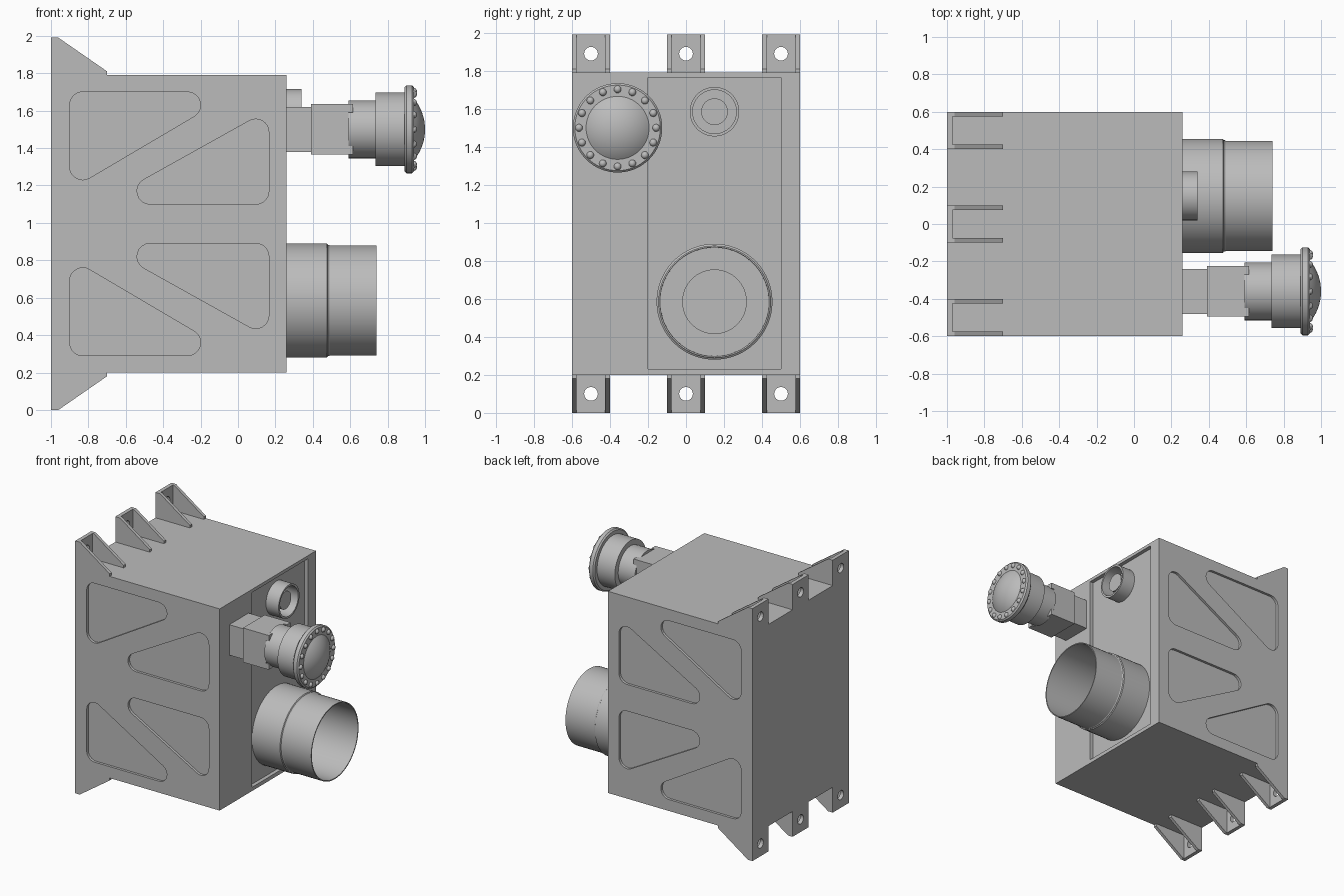
import bpy, bmesh
from math import cos, sin, pi, radians, atan2
from mathutils import Matrix, Vector

if "Cube" in bpy.data.objects:
    bpy.data.objects.remove(bpy.data.objects["Cube"])

grey = bpy.data.materials.new("plain grey")
grey.use_nodes = True
GREY = (0.5, 0.5, 0.5, 1)
grey.diffuse_color = GREY
grey.node_tree.nodes["Principled BSDF"].inputs["Base Color"].default_value = GREY

HEIGHT = 1.99


def finish(name, bm, smooth=False):
    bmesh.ops.recalc_face_normals(bm, faces=bm.faces)
    me = bpy.data.meshes.new(name)
    bm.to_mesh(me)
    bm.free()
    me.materials.append(grey)
    ob = bpy.data.objects.new(name, me)
    bpy.context.collection.objects.link(ob)
    if smooth:
        bpy.ops.object.select_all(action="DESELECT")
        ob.select_set(True)
        bpy.context.view_layer.objects.active = ob
        bpy.ops.object.shade_smooth_by_angle(angle=radians(30))
    return ob


def add_box(bm, x, y, z):
    size = Matrix.Diagonal((x[1] - x[0], y[1] - y[0], z[1] - z[0], 1))
    mid = Matrix.Translation((sum(x) / 2, sum(y) / 2, sum(z) / 2))
    bmesh.ops.create_cube(bm, size=1, matrix=mid @ size)


def add_prism(bm, outline, y0, y1):
    """Extrude an x-z outline along y."""
    face = bm.faces.new([bm.verts.new((x, y0, z)) for x, z in outline])
    new = bmesh.ops.extrude_face_region(bm, geom=[face], use_keep_orig=True)["geom"]
    bmesh.ops.translate(bm, vec=(0, y1 - y0, 0),
                        verts=[v for v in new if isinstance(v, bmesh.types.BMVert)])


def add_lathe(bm, profile, y, z, n=64):
    """Revolve (x, radius) points about an axis along x."""
    rings = []
    for x, r in profile:
        if r == 0:
            rings.append([bm.verts.new((x, y, z))] * n)
        else:
            rings.append([bm.verts.new((x, y + r * cos(2 * pi * i / n), z + r * sin(2 * pi * i / n)))
                          for i in range(n)])
    for a, b in zip(rings, rings[1:]):
        for i in range(n):
            j = (i + 1) % n
            bm.faces.new(list(dict.fromkeys((a[i], a[j], b[j], b[i]))))


def cut(ob, bm):
    """Subtract the shapes in bm from ob and bake the result."""
    cutter = finish("cutter", bm)
    cutter.hide_render = True
    mod = ob.modifiers.new("cut", "BOOLEAN")
    mod.object = cutter
    mod.solver = "EXACT"
    dg = bpy.context.evaluated_depsgraph_get()
    me = bpy.data.meshes.new_from_object(ob.evaluated_get(dg))
    ob.modifiers.clear()
    ob.data = me
    bpy.data.objects.remove(cutter)


def rounded(centres, r, steps=8):
    """Outline round three equal circles, given counter-clockwise."""
    pts = []
    for i, c in enumerate(centres):
        d0 = Vector(c) - Vector(centres[i - 1])
        d1 = Vector(centres[(i + 1) % len(centres)]) - Vector(c)
        a0 = atan2(d0.y, d0.x) - pi / 2
        turn = (atan2(d1.y, d1.x) - pi / 2 - a0) % (2 * pi)
        for k in range(steps + 1):
            a = a0 + turn * k / steps
            pts.append((c[0] + r * cos(a), c[1] + r * sin(a)))
    return pts


def flip(outline):
    return [(x, HEIGHT - z) for x, z in outline]


# Housing with triangular pockets on both sides and a recessed end panel
bm = bmesh.new()
add_box(bm, (-1, 0.26), (-0.6, 0.6), (0.2, 1.79))
housing = finish("housing", bm)
bm = bmesh.new()
upper = rounded([(-0.83, 1.63), (-0.83, 1.30), (-0.27, 1.63)], 0.07)
lower = rounded([(0.095, 1.17), (0.095, 1.485), (-0.47, 1.17)], 0.07)
for outline in (upper, lower, flip(upper), flip(lower)):
    for side in (-1, 1):
        add_prism(bm, outline, side * 0.58, side * 0.7)
add_box(bm, (0.23, 0.4), (-0.2, 0.5), (0.23, 1.765))
cut(housing, bm)

# Mounting lugs: drilled plates with a pair of gussets each
plates, holes, gussets = bmesh.new(), bmesh.new(), bmesh.new()
gusset = [(-0.97, 1.79), (-0.7, 1.79), (-0.7, 1.81), (-0.96, 1.99), (-0.97, 1.99)]
for y in (-0.5, 0, 0.5):
    for top in (True, False):
        z = (1.79, HEIGHT) if top else (0, 0.2)
        add_box(plates, (-1, -0.97), (y - 0.1, y + 0.1), z)
        add_lathe(holes, [(-1.1, 0), (-1.1, 0.036), (-0.9, 0.036), (-0.9, 0)],
                  y, 1.89 if top else 0.1, 24)
        for g in (y - 0.1, y + 0.075):
            add_prism(gussets, gusset if top else flip(gusset), g, g + 0.025)
lug_plates = finish("lug_plates", plates)
cut(lug_plates, holes)
finish("lug_gussets", gussets)

# Large open duct with a seam step
bm = bmesh.new()
add_lathe(bm, [(0.23, 0.285), (0.23, 0.305), (0.475, 0.305), (0.48, 0.298), (0.485, 0.298),
               (0.49, 0.295), (0.74, 0.295), (0.74, 0.287), (0.23, 0.285)], 0.15, 0.585)
finish("large_duct", bm, True)
bm = bmesh.new()
add_lathe(bm, [(0.22, 0.17), (0.25, 0.17), (0.25, 0)], 0.15, 0.585)
finish("duct_core", bm, True)

# Small port with a centre plug
bm = bmesh.new()
add_lathe(bm, [(0.23, 0.115), (0.23, 0.13), (0.34, 0.13), (0.34, 0.115), (0.23, 0.115)], 0.15, 1.585)
finish("small_port", bm, True)
bm = bmesh.new()
add_lathe(bm, [(0.22, 0.07), (0.31, 0.07), (0.31, 0)], 0.15, 1.585)
finish("port_plug", bm, True)

# Valve arm: stem, block and corner prongs
VY, VZ = -0.36, 1.5
bm = bmesh.new()
add_box(bm, (0.26, 0.4), (VY - 0.12, VY + 0.12), (VZ - 0.12, VZ + 0.12))
finish("valve_stem", bm)
bm = bmesh.new()
add_box(bm, (0.39, 0.59), (VY - 0.135, VY + 0.135), (VZ - 0.135, VZ + 0.135))
for sy in (-1, 1):
    for sz in (-1, 1):
        add_box(bm, (0.58, 0.615), sorted((VY + sy * 0.09, VY + sy * 0.135)),
                sorted((VZ + sz * 0.09, VZ + sz * 0.135)))
finish("valve_block", bm)

# Round valve head with flange rim
bm = bmesh.new()
add_lathe(bm, [(0.59, 0), (0.59, 0.155), (0.735, 0.155), (0.735, 0.197), (0.89, 0.197),
               (0.89, 0.225), (0.9, 0.235), (0.93, 0.235), (0.94, 0.225), (0.94, 0)], VY, VZ)
finish("valve_head", bm, True)

# Domed cap: a shallow spherical section
bm = bmesh.new()
RIM, RISE = 0.172, 0.065
R = (RIM ** 2 + RISE ** 2) / (2 * RISE)
arc = atan2(RIM, R - RISE)
add_lathe(bm, [(1 - R + R * cos(arc * k / 8), R * sin(arc * k / 8)) for k in range(9)], VY, VZ)
finish("dome_cap", bm, True)

# Ring of rounded bolts on the rim
bm = bmesh.new()
for i in range(16):
    a = 2 * pi * i / 16
    bmesh.ops.create_uvsphere(bm, u_segments=12, v_segments=8, radius=0.02, matrix=Matrix.Translation(
        (0.937, VY + 0.203 * cos(a), VZ + 0.203 * sin(a))))
finish("rim_bolts", bm, True)
